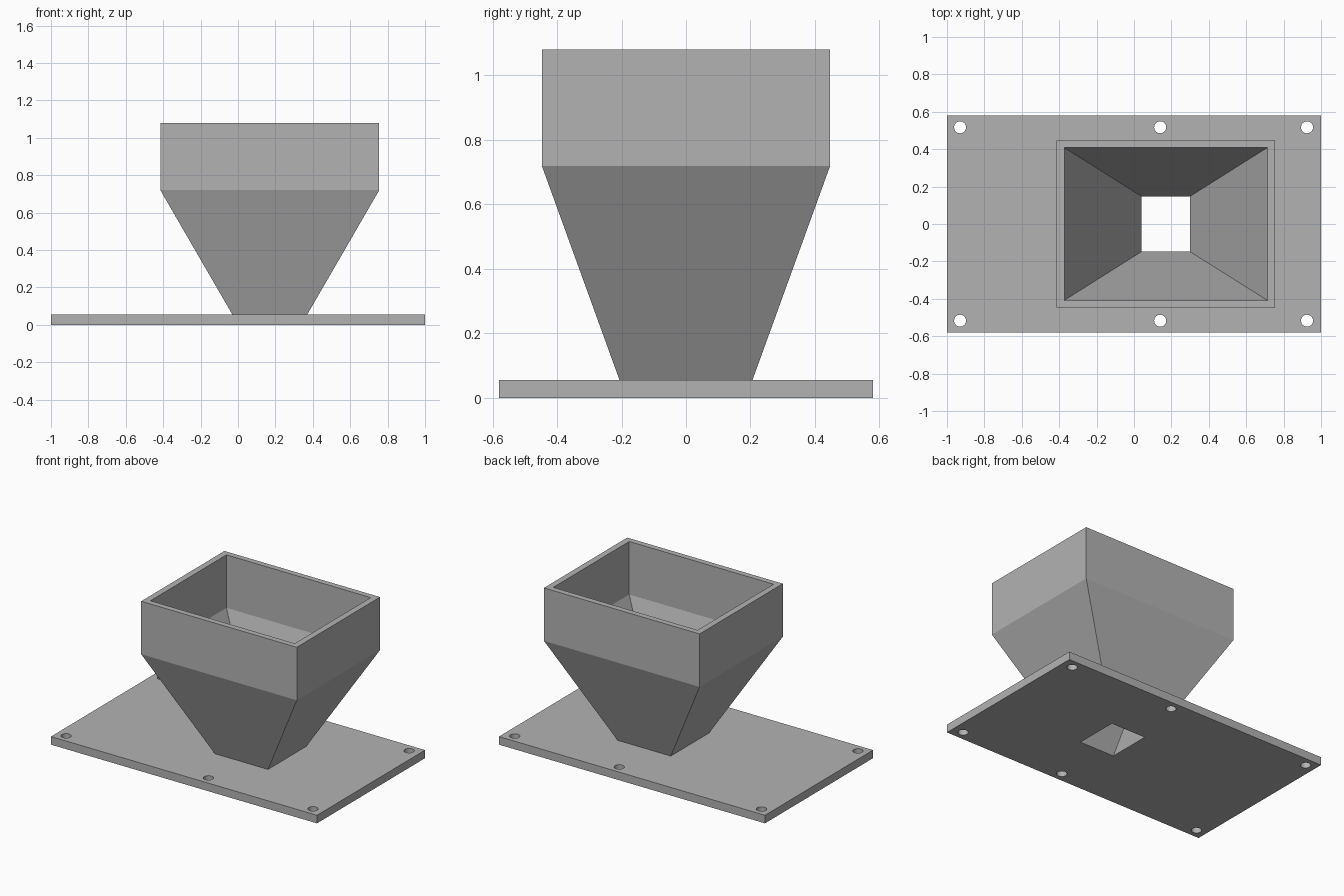
import bpy
import bmesh

cube = bpy.data.objects.get("Cube")
if cube:
    bpy.data.objects.remove(cube, do_unlink=True)

grey = bpy.data.materials.new("plain grey")
grey.use_nodes = True
colour = (0.45, 0.45, 0.45, 1)
grey.diffuse_color = colour
grey.node_tree.nodes["Principled BSDF"].inputs["Base Color"].default_value = colour

PLATE_TOP = 0.055
SHOULDER = 0.72
RIM = 1.08
CENTRE_X = 0.17
MOUTH = (0.5425, 0.408)    # half sizes of the inner opening
OUTLET = (0.13, 0.148)     # half sizes of the outlet under the plate


def finish(name, bm):
    bmesh.ops.recalc_face_normals(bm, faces=bm.faces)
    mesh = bpy.data.meshes.new(name)
    bm.to_mesh(mesh)
    bm.free()
    mesh.materials.append(grey)
    obj = bpy.data.objects.new(name, mesh)
    bpy.context.scene.collection.objects.link(obj)
    return obj


def ring(bm, half, z):
    hx, hy = half
    return [bm.verts.new((CENTRE_X + sx * hx, sy * hy, z))
            for sx, sy in ((-1, -1), (1, -1), (1, 1), (-1, 1))]


def bridge(bm, a, b):
    for i in range(4):
        j = (i + 1) % 4
        bm.faces.new((a[i], a[j], b[j], b[i]))


def inner_half(z):
    """Half sizes of the sloping channel at height z."""
    return [o + (m - o) * z / SHOULDER for o, m in zip(OUTLET, MOUTH)]


# Hopper: outer wall, rim and inner channel as one closed loop of rings
bm = bmesh.new()
outer = (0.585, 0.447)
rings = [ring(bm, half, z) for half, z in (
    ((0.2, 0.206), PLATE_TOP), (outer, SHOULDER), (outer, RIM),
    (MOUTH, RIM), (MOUTH, SHOULDER), (inner_half(PLATE_TOP), PLATE_TOP))]
for a, b in zip(rings, rings[1:] + rings[:1]):
    bridge(bm, a, b)
finish("hopper", bm)

# Base plate
bm = bmesh.new()
bmesh.ops.create_cube(bm, size=1)
bmesh.ops.scale(bm, vec=(2, 1.16, PLATE_TOP), verts=bm.verts)
bmesh.ops.translate(bm, vec=(0, 0, PLATE_TOP / 2), verts=bm.verts)
plate = finish("base_plate", bm)

# Cutters: sloping outlet and six screw holes
bm = bmesh.new()
low, high = [ring(bm, inner_half(z), z) for z in (-0.05, 0.1)]
bridge(bm, low, high)
bm.faces.new(low)
bm.faces.new(high)
for x in (-0.93, 0.14, 0.925):
    for y in (-0.517, 0.517):
        made = bmesh.ops.create_cone(bm, cap_ends=True, segments=32,
                                     radius1=0.032, radius2=0.032, depth=0.3)
        bmesh.ops.translate(bm, vec=(x, y, 0), verts=made["verts"])
cutter = finish("hole_cutter", bm)
cutter.hide_render = True

# Cut the plate, then drop the cutter
mod = plate.modifiers.new("holes", "BOOLEAN")
mod.operation = "DIFFERENCE"
mod.solver = "EXACT"
mod.object = cutter
bpy.context.view_layer.objects.active = plate
bpy.ops.object.modifier_apply(modifier=mod.name)
bpy.data.objects.remove(cutter, do_unlink=True)

# Smooth the hole walls, keep every corner sharp
bpy.ops.object.select_all(action="DESELECT")
plate.select_set(True)
bpy.ops.object.shade_smooth_by_angle()
